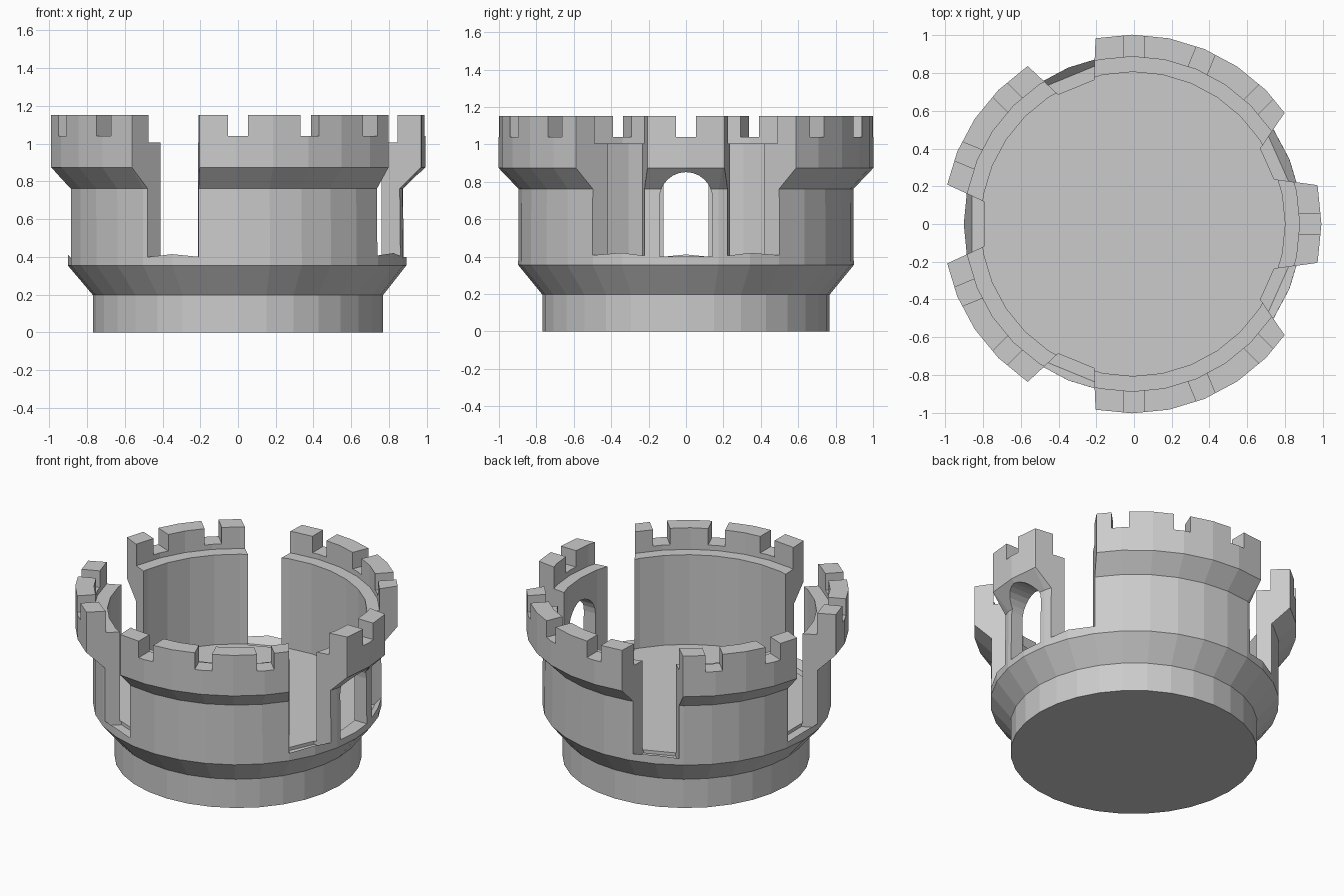
import bpy, bmesh
from math import sin, cos, pi, radians
from mathutils import Matrix, Vector

default = bpy.data.objects.get("Cube")
if default:
    bpy.data.objects.remove(default, do_unlink=True)

SIDES = 32
LEAN = -0.01  # the wall sits slightly off-centre on its foot
STONE = (0.6, 0.6, 0.6, 1.0)

stone = bpy.data.materials.new("grey_stone")
stone.use_nodes = True
stone.diffuse_color = STONE
stone.node_tree.nodes["Principled BSDF"].inputs["Base Color"].default_value = STONE


def make_object(name, bm):
    bmesh.ops.recalc_face_normals(bm, faces=bm.faces)
    mesh = bpy.data.meshes.new(name)
    bm.to_mesh(mesh)
    bm.free()
    mesh.materials.append(stone)
    obj = bpy.data.objects.new(name, mesh)
    bpy.context.collection.objects.link(obj)
    return obj


def lathe(name, profile):
    """Revolve a profile of (radius, height, x offset) that starts and ends on the axis."""
    bm = bmesh.new()
    rings = [[bm.verts.new((r * sin(2 * pi * i / SIDES) + x, r * cos(2 * pi * i / SIDES), z))
              for i in range(SIDES)] for r, z, x in profile]
    for low, high in zip(rings, rings[1:]):
        for i in range(SIDES):
            j = (i + 1) % SIDES
            bm.faces.new((low[i], low[j], high[j], high[i]))
    bm.faces.new(rings[0])
    bm.faces.new(rings[-1])
    return make_object(name, bm)


def prism(name, side_a, side_b, angle, offset=0):
    """Join two matching outlines into a solid and turn it about the tower axis."""
    bm = bmesh.new()
    a = [bm.verts.new(p) for p in side_a]
    b = [bm.verts.new(p) for p in side_b]
    bm.faces.new(a)
    bm.faces.new(b)
    for i in range(len(a)):
        j = (i + 1) % len(a)
        bm.faces.new((a[i], a[j], b[j], b[i]))
    bm.transform(Matrix.Translation((offset, 0, 0)) @ Matrix.Rotation(radians(angle), 4, "Z"))
    obj = make_object(name, bm)
    obj.hide_render = True
    return obj


def gap_cutter(angle, inner_half, splay):
    """Splayed opening, sunk a little into the floor, with a sill that rises outwards."""
    outline = [(0.784, 0.368), (0.849, 0.368), (0.905, 0.425), (1.2, 0.425),
               (1.2, 1.4), (0.784, 1.4)]
    sides = [[Vector((d, s * (inner_half + splay * (d - 0.79)), z)) for d, z in outline]
             for s in (-1, 1)]
    return prism("gap_cutter", sides[0], sides[1], angle, LEAN)


def notch_cutter(angle):
    outline = [(-0.054, 1.04), (0.054, 1.04), (0.054, 1.4), (-0.054, 1.4)]
    return prism("notch_cutter", [(0.84, y, z) for y, z in outline],
                 [(1.2, y, z) for y, z in outline], angle)


def door_cutter():
    half, spring = 0.142, 0.71
    outline = [(-half, 0.4), (half, 0.4)]
    outline += [(half * cos(pi * i / 12), spring + half * sin(pi * i / 12)) for i in range(13)]
    return prism("door_cutter", [(0.6, y, z) for y, z in outline],
                 [(1.2, y, z) for y, z in outline], 0)


# Tower body: flared foot, wall, flared parapet, inner walkway and floor
tower = lathe("tower_wall", [
    (0.768, 0, 0), (0.768, 0.197, 0), (0.897, 0.355, -0.005), (0.895, 0.762, -0.007),
    (1.003, 0.875, LEAN), (1.003, 1.153, LEAN), (0.887, 1.153, LEAN),
    (0.887, 1.005, LEAN), (0.806, 1.005, -0.006), (0.806, 0.39, -0.006)])

# Wide gaps, arched doorway and battlement notches
cutters = [gap_cutter(a, 0.105, 0.46) for a in (112.3, -112.3)]
cutters += [gap_cutter(a, 0.093, 0.62) for a in (24, -24)]
cutters.append(gap_cutter(180, 0.121, 0.465))
cutters.append(door_cutter())
cutters += [notch_cutter(22.5 * i) for i in (0, 2, 3, 4, 6, 7, 9, 10, 12, 13, 14)]

for cutter in cutters:
    mod = tower.modifiers.new(cutter.name, "BOOLEAN")
    mod.operation = "DIFFERENCE"
    mod.solver = "EXACT"
    mod.object = cutter

# Bake the cuts and drop the cutters
bpy.context.view_layer.update()
graph = bpy.context.evaluated_depsgraph_get()
carved = bpy.data.meshes.new_from_object(tower.evaluated_get(graph))
tower.modifiers.clear()
tower.data = carved
carved.name = "tower_wall"
for cutter in cutters:
    bpy.data.objects.remove(cutter, do_unlink=True)
for poly in carved.polygons:
    poly.use_smooth = False
